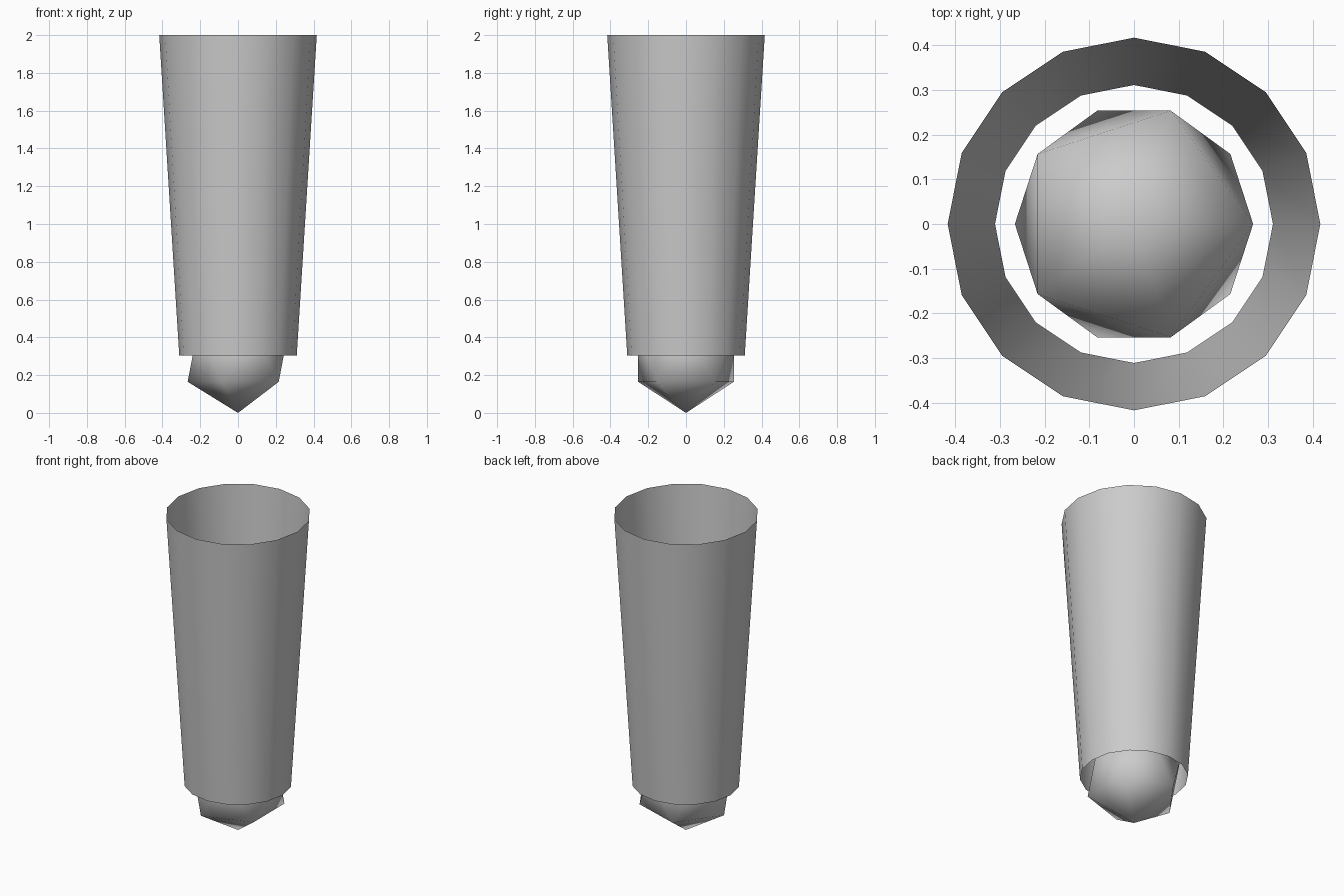
import bpy

if "Cube" in bpy.data.objects:
    bpy.data.objects.remove(bpy.data.objects["Cube"])

R = 0.298           # ball radius
Z0, Z1 = 0.303, 2.0  # bottom and top of the sleeve


def smooth(name):
    ob = bpy.context.object
    ob.name = name
    for p in ob.data.polygons:
        p.use_smooth = True
    return ob


# Open tapered sleeve, 16 sides, no caps
bpy.ops.mesh.primitive_cone_add(vertices=16, radius1=0.311, radius2=0.417,
                                depth=Z1 - Z0, end_fill_type='NOTHING',
                                location=(0, 0, (Z0 + Z1) / 2))
smooth("tapered_sleeve")

# Twenty-faced ball resting on the ground, partly inside the sleeve
bpy.ops.mesh.primitive_ico_sphere_add(subdivisions=1, radius=R,
                                      location=(0, 0, R))
smooth("tip_ball")
